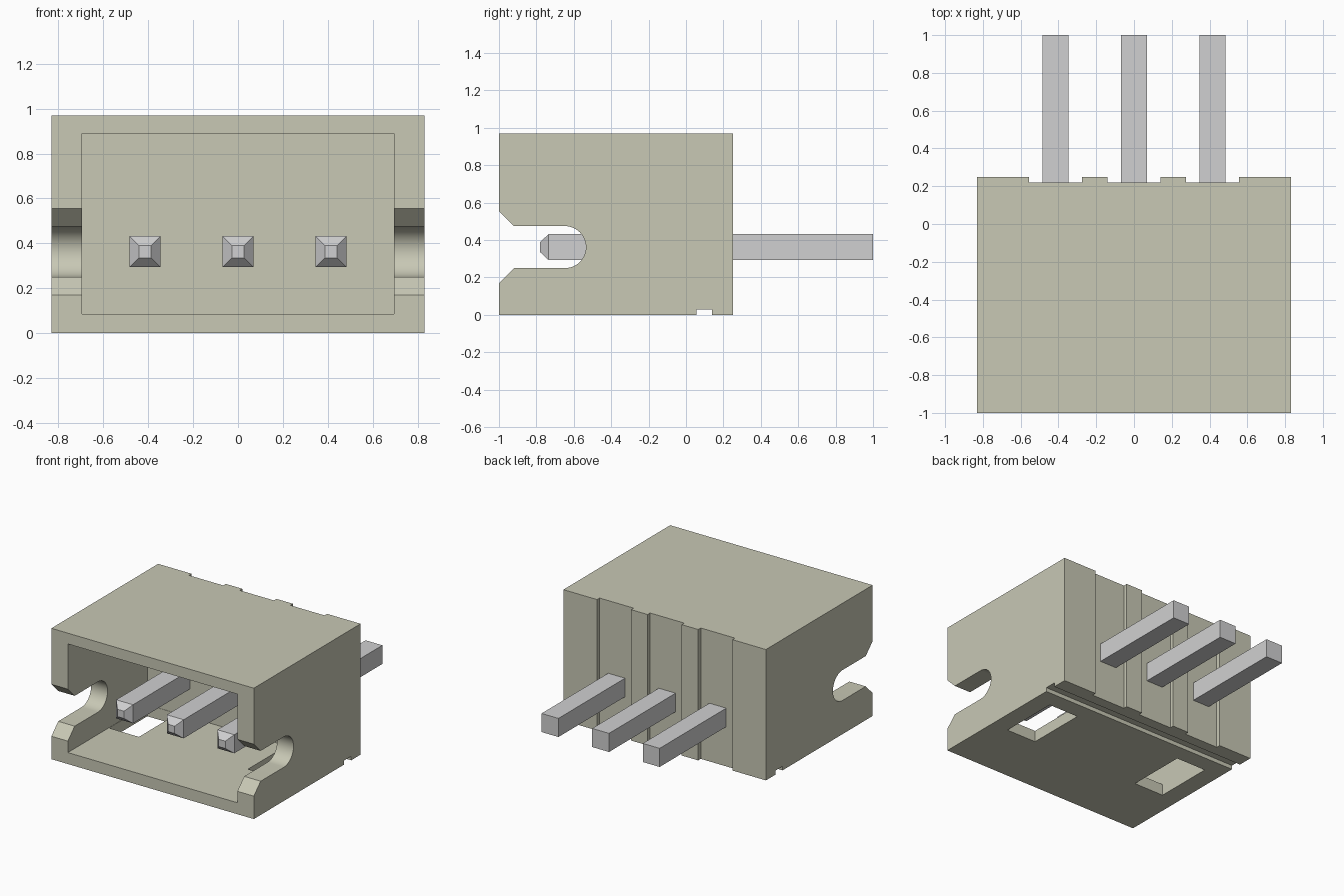
import bpy, bmesh, math

if "Cube" in bpy.data.objects:
    bpy.data.objects.remove(bpy.data.objects["Cube"], do_unlink=True)


def material(name, rgb):
    m = bpy.data.materials.new(name)
    m.use_nodes = True
    m.diffuse_color = (*rgb, 1)
    m.node_tree.nodes["Principled BSDF"].inputs["Base Color"].default_value = (*rgb, 1)
    return m


ivory = material("ivory plastic", (0.578, 0.578, 0.462))
tin = material("tin grey metal", (0.63, 0.63, 0.635))


def finish(name, bm, mat):
    bmesh.ops.recalc_face_normals(bm, faces=bm.faces[:])
    me = bpy.data.meshes.new(name)
    bm.to_mesh(me)
    bm.free()
    me.materials.append(mat)
    ob = bpy.data.objects.new(name, me)
    bpy.context.scene.collection.objects.link(ob)
    return ob


def box(name, lo, hi, mat=ivory):
    bm = bmesh.new()
    bmesh.ops.create_cube(bm, size=1)
    for v in bm.verts:
        v.co = [hi[i] if v.co[i] > 0 else lo[i] for i in range(3)]
    return finish(name, bm, mat)


def side_prism(name, outline, half_width):
    """Extrude a (y, z) outline along x."""
    bm = bmesh.new()
    face = bm.faces.new([bm.verts.new((-half_width, y, z)) for y, z in outline])
    out = bmesh.ops.extrude_face_region(bm, geom=[face])
    verts = [g for g in out["geom"] if isinstance(g, bmesh.types.BMVert)]
    bmesh.ops.translate(bm, verts=verts, vec=(2 * half_width, 0, 0))
    return finish(name, bm, ivory)


def cut(target, cutter):
    mod = target.modifiers.new("cut", "BOOLEAN")
    mod.operation = "DIFFERENCE"
    mod.solver = "EXACT"
    mod.object = cutter
    bpy.context.view_layer.objects.active = target
    bpy.ops.object.modifier_apply(modifier=mod.name)
    bpy.data.objects.remove(cutter, do_unlink=True)


# Housing block with an open front cavity
W, H, BACK = 0.83, 0.97, 0.25
housing = box("housing", (-W, -1, 0), (W, BACK, H))
cut(housing, box("cavity", (-0.695, -1.2, 0.085), (0.695, -0.07, 0.89)))

# Flared, round-ended slot through both side walls
zc, r, yc = 0.3625, 0.1125, -0.6475
slot = [(-1.1, 0.17), (-1, 0.17), (-0.92, zc - r)]
slot += [(yc + r * math.cos(a), zc + r * math.sin(a))
         for a in (math.pi * (i / 24 - 0.5) for i in range(25))]
slot += [(-0.92, zc + r), (-1, 0.555), (-1.1, 0.555)]
cut(housing, side_prism("slot", slot, 1.0))

# Floor windows beside the side walls
for s in (-1, 1):
    x0, x1 = sorted((s * 0.447, s * 0.693))
    cut(housing, box("window", (x0, -0.522, -0.1), (x1, -0.072, 0.2)))

# Groove under the housing, and a shallow channel behind each pin
cut(housing, box("groove", (-1, 0.055, -0.1), (1, 0.14, 0.03)))
PITCH = 0.415
for x in (-PITCH, 0, PITCH):
    w0, w1 = (x - 0.14, x + 0.14)
    cut(housing, box("channel", (w0, 0.22, -0.1), (w1, 0.4, 1.1)))

bpy.ops.object.select_all(action="DESELECT")
housing.select_set(True)
bpy.context.view_layer.objects.active = housing
bpy.ops.object.shade_smooth_by_angle(angle=math.radians(25))

# Square pins with a tapered front tip
for name, x in (("right_pin", -PITCH), ("middle_pin", 0), ("left_pin", PITCH)):
    bm = bmesh.new()
    rings = []
    for y, h in ((-0.78, 0.027), (-0.735, 0.069), (1.0, 0.069)):
        rings.append([bm.verts.new((x + h * a, y, zc + h * b))
                      for a, b in ((-1, -1), (1, -1), (1, 1), (-1, 1))])
    for p, q in zip(rings, rings[1:]):
        for i in range(4):
            j = (i + 1) % 4
            bm.faces.new((p[i], p[j], q[j], q[i]))
    bm.faces.new(rings[0])
    bm.faces.new(rings[-1])
    finish(name, bm, tin)
